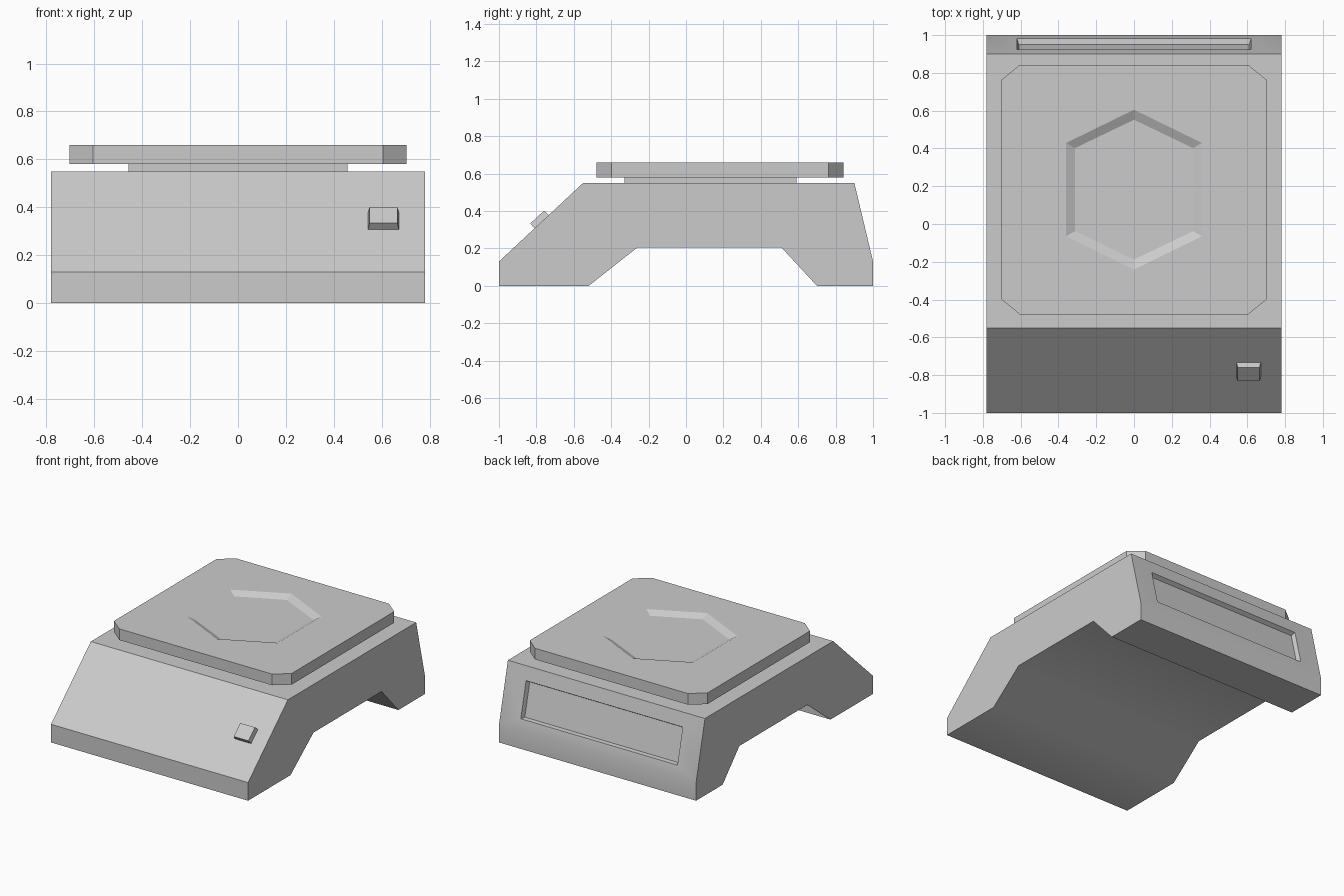
import bpy
import bmesh
import math
from mathutils import Vector

cube = bpy.data.objects.get("Cube")
if cube:
    bpy.data.objects.remove(cube, do_unlink=True)

GREY = (0.6, 0.6, 0.6, 1.0)
grey = bpy.data.materials.new("light grey")
grey.use_nodes = True
grey.diffuse_color = GREY
grey.node_tree.nodes["Principled BSDF"].inputs["Base Color"].default_value = GREY


def add_object(name, bm):
    """Turn a bmesh into a grey object."""
    bmesh.ops.recalc_face_normals(bm, faces=bm.faces)
    mesh = bpy.data.meshes.new(name)
    bm.to_mesh(mesh)
    bm.free()
    mesh.materials.append(grey)
    obj = bpy.data.objects.new(name, mesh)
    bpy.context.collection.objects.link(obj)
    return obj


def loft(lower, upper):
    """Closed solid between two matching outlines."""
    bm = bmesh.new()
    a = [bm.verts.new(p) for p in lower]
    b = [bm.verts.new(p) for p in upper]
    n = len(a)
    bm.faces.new(a)
    bm.faces.new(b)
    for i in range(n):
        j = (i + 1) % n
        bm.faces.new((a[i], a[j], b[j], b[i]))
    bmesh.ops.recalc_face_normals(bm, faces=bm.faces)
    return bm


def at_height(outline, z):
    return [(x, y, z) for x, y in outline]


def rectangle(x, y0, y1):
    return [(-x, y0), (x, y0), (x, y1), (-x, y1)]


# Body: side profile swept across the width
W = 0.78
profile = [(-1, 0), (-1, 0.13), (-0.55, 0.55), (0.9, 0.55), (1, 0.13),
           (1, 0), (0.7, 0), (0.51, 0.205), (-0.26, 0.205), (-0.52, 0)]
bm = loft([(-W, y, z) for y, z in profile], [(W, y, z) for y, z in profile])

# Recessed panel in the sloping back face
back = next(f for f in bm.faces if f.normal.y > 0.9 and f.normal.z > 0.1)
bmesh.ops.inset_individual(bm, faces=[back], thickness=0.08)
middle = back.calc_center_median().z
for v in back.verts:
    z = 0.455 if v.co.z > middle else 0.205
    v.co = (math.copysign(0.62, v.co.x), 1 - (z - 0.13) * 0.1 / 0.42, z)
bmesh.ops.inset_individual(bm, faces=[back], thickness=0.014, depth=-0.03)
body = add_object("body", bm)

# Smooth the gentle folds, keep the hard edges
bpy.ops.object.select_all(action="DESELECT")
body.select_set(True)
bpy.context.view_layer.objects.active = body
bpy.ops.object.shade_smooth_by_angle(angle=math.radians(40))

# Support block under the weighing plate
block = rectangle(0.457, -0.33, 0.59)
add_object("plate_support", loft(at_height(block, 0.545), at_height(block, 0.585)))

# Weighing plate with cut corners
CENTRE_Y = 0.182
octagon = []
for sx, sy in ((1, 1), (-1, 1), (-1, -1), (1, -1)):
    pair = [(sx * 0.703, CENTRE_Y + sy * 0.58), (sx * 0.605, CENTRE_Y + sy * 0.66)]
    octagon += pair if sx == sy else pair[::-1]
plate = add_object("weighing_plate", loft(at_height(octagon, 0.58), at_height(octagon, 0.66)))


# Shallow hexagonal dish in the plate
def hexagon(half_width, shoulder, tip):
    half = [(0, tip), (-half_width, shoulder), (-half_width, -shoulder)]
    return [(x, CENTRE_Y + y) for x, y in half + [(-x, -y) for x, y in half]]


DEPTH = 0.025
outer = hexagon(0.36, 0.247, 0.423)
inner = hexagon(0.312, 0.22, 0.37)
above = [(2 * ox - ix, 2 * oy - iy) for (ox, oy), (ix, iy) in zip(outer, inner)]
cutter = add_object("dish_cutter", loft(at_height(inner, 0.66 - DEPTH),
                                        at_height(above, 0.66 + DEPTH)))
cutter.hide_render = True
cut = plate.modifiers.new("dish", "BOOLEAN")
cut.operation = "DIFFERENCE"
cut.solver = "EXACT"
cut.object = cutter
bpy.context.view_layer.objects.active = plate
bpy.ops.object.modifier_apply(modifier=cut.name)
bpy.data.objects.remove(cutter, do_unlink=True)

# Button standing on the front slope
along = Vector((0, 0.45, 0.42)).normalized()
out = Vector((0, -along.z, along.y))
foot = Vector((0.607, -0.772, 0.343))


def button_ring(half_width, half_length, height):
    return [foot + Vector((x, 0, 0)) + along * s + out * height
            for x, s in rectangle(half_width, -half_length, half_length)]


add_object("button", loft(button_ring(0.065, 0.053, -0.005), button_ring(0.058, 0.05, 0.034)))
